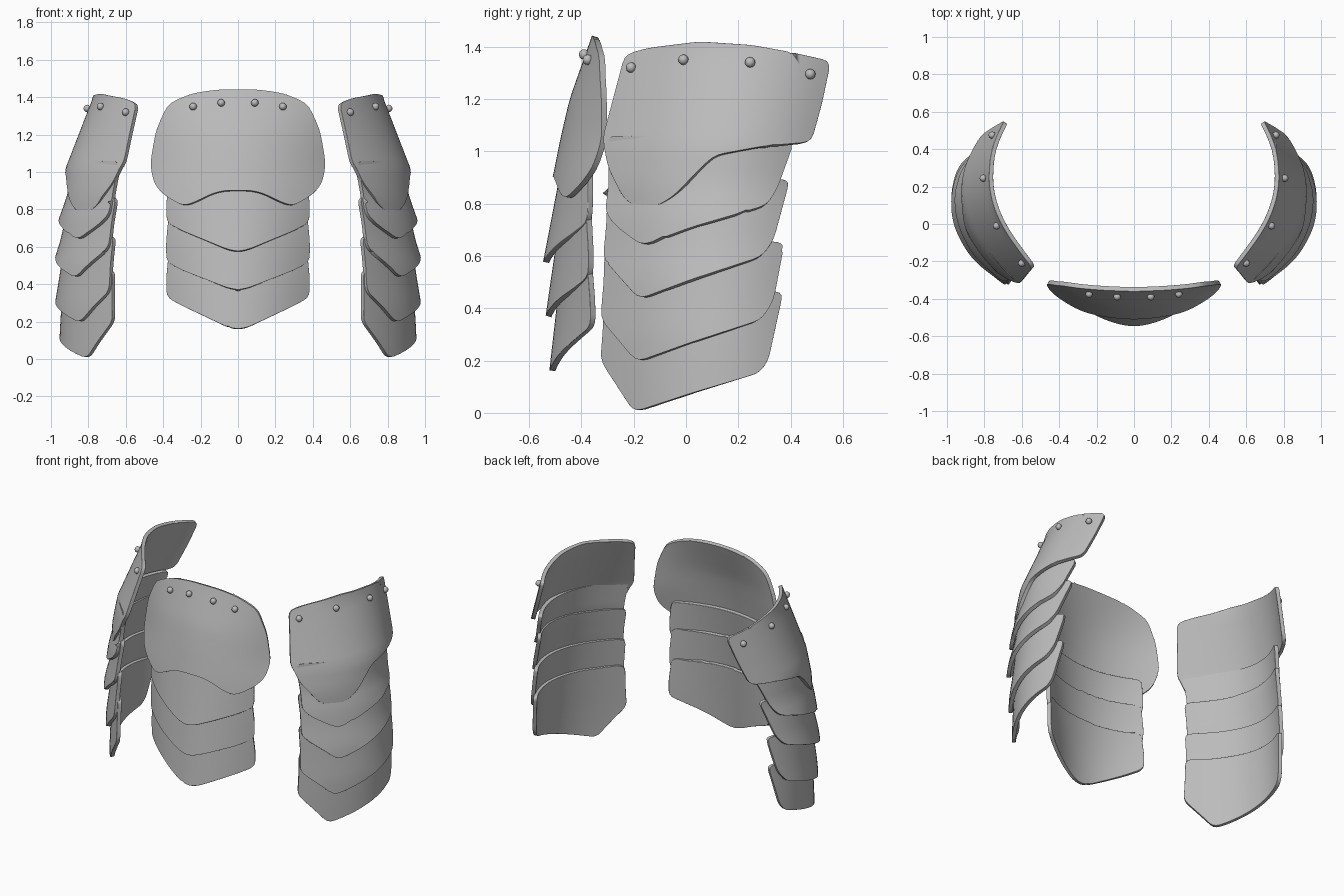
import bpy, bmesh
from mathutils import Vector

if "Cube" in bpy.data.objects:
    bpy.data.objects.remove(bpy.data.objects["Cube"])

steel = bpy.data.materials.new("grey_steel")
steel.use_nodes = True
COLOR = (0.5, 0.5, 0.5, 1)
steel.diffuse_color = COLOR
steel.node_tree.nodes["Principled BSDF"].inputs["Base Color"].default_value = COLOR


def bulge(curve, h, z):
    """Outward distance at (h, z); curve rows are height, peak, curvature, peak position."""
    rows = sorted(curve)
    z = min(max(z, rows[0][0]), rows[-1][0])
    for a, b in zip(rows, rows[1:]):
        if z <= b[0]:
            t = (z - a[0]) / (b[0] - a[0])
            peak, k, mid = (a[i] + (b[i] - a[i]) * t for i in (1, 2, 3))
            return peak - k * (h - mid) ** 2


def front(curve):
    return lambda h, z: Vector((h, -bulge(curve, h, z), z))


def side(curve, sign):
    return lambda h, z: Vector((sign * bulge(curve, h, z), h, z))


def rounded(points, radius):
    """Replace each corner by a short curve."""
    out = []
    pts = [Vector(p) for p in points]
    for i, p in enumerate(pts):
        a, b = pts[i - 1] - p, pts[(i + 1) % len(pts)] - p
        a = p + a * min(radius / a.length, 0.4)
        b = p + b * min(radius / b.length, 0.4)
        for t in (0, 0.33, 0.67, 1):
            out.append(a * (1 - t) ** 2 + p * 2 * t * (1 - t) + b * t * t)
    return out


def plate(name, outline, place, outward, radius=0.035):
    """Cut a flat outline into a grid, bend it and give it thickness."""
    bm = bmesh.new()
    bm.faces.new([bm.verts.new((p.x, 0, p.y)) for p in rounded(outline, radius)])
    for axis, step in (((1, 0, 0), 0.035), ((0, 0, 1), 0.05)):
        for i in range(-20, 40):
            bmesh.ops.bisect_plane(bm, geom=bm.verts[:] + bm.edges[:] + bm.faces[:],
                                   plane_co=Vector(axis) * (i + 0.5) * step,
                                   plane_no=axis, dist=0.0005)
    bmesh.ops.remove_doubles(bm, verts=bm.verts[:], dist=0.005)
    for v in bm.verts:
        v.co = place(v.co.x, v.co.z)
    bm.normal_update()
    if sum(f.normal.dot(outward) * f.calc_area() for f in bm.faces) < 0:
        bmesh.ops.reverse_faces(bm, faces=bm.faces[:])
    for f in bm.faces:
        f.smooth = True
    ob = add(name, bm)
    thick = ob.modifiers.new("thickness", "SOLIDIFY")
    thick.thickness, thick.offset = 0.024, -1
    edge = ob.modifiers.new("rounded_rim", "BEVEL")
    edge.width, edge.segments = 0.009, 3
    edge.limit_method, edge.angle_limit = "ANGLE", 0.9
    edge.harden_normals = True


def add(name, bm):
    me = bpy.data.meshes.new(name)
    bm.to_mesh(me)
    bm.free()
    me.materials.append(steel)
    ob = bpy.data.objects.new(name, me)
    bpy.context.collection.objects.link(ob)
    return ob


def rivet(name, pos):
    bm = bmesh.new()
    bmesh.ops.create_uvsphere(bm, u_segments=8, v_segments=6, radius=0.02)
    for f in bm.faces:
        f.smooth = True
    add(name, bm).location = pos


def mirrored(half):
    return half + [(-x, z) for x, z in reversed(half) if x]


# Front: wide top plate with a scalloped lower edge
FRONT = Vector((0, -1, 0))
place = front([(1.44, .36, .3, 0), (1.37, .385, .4, 0), (1.2, .445, .62, 0),
               (1.05, .48, .72, 0), (.9, .51, .72, 0), (.8, .525, .72, 0)])
half = [(0, 1.443), (.12, 1.44), (.25, 1.42), (.375, 1.365), (.44, 1.22), (.47, 1.04),
        (.45, .94), (.4, .88), (.3, .82), (.24, .835), (.14, .885), (.07, .902), (0, .902)]
plate("front_top_plate", mirrored(half), place, FRONT, 0.05)
for i, (x, z) in enumerate([(-.24, 1.35), (-.09, 1.37), (.09, 1.37), (.24, 1.35)]):
    rivet(f"front_rivet_{i + 1}", place(x, z) + FRONT * 0.008)

# Front: three overlapping chevron plates: top, corner, tip, peaks at top and tip
for i, (top, corner, tip, inner, outer) in enumerate([
        (.96, .73, .575, .473, .547), (.78, .52, .37, .478, .537), (.58, .33, .16, .475, .523)]):
    place = front([(top, inner, .7, 0), (tip, outer, 1.12, 0)])
    half = [(0, top), (.37, top), (.385, corner + .1), (.383, corner), (.3, corner - .045),
            (.06, tip + .012), (0, tip)]
    plate(f"front_lame_{i + 1}", mirrored(half), place, FRONT)

# Sides: a large riveted top plate over four plates with a forward tip
TOP_CURVE = [(1.4, .775, 1.05, .25), (1.02, .922, 1.18, .18),
             (.87, .937, 1.22, .15), (.78, .945, 1.25, .15)]
TOP_OUTLINE = [(-.235, 1.37), (-.15, 1.395), (.05, 1.42), (.25, 1.407), (.4, 1.38), (.555, 1.345),
               (.52, 1.18), (.48, 1.035), (.3, 1.02), (.11, .985), (.05, .93), (-.04, .835),
               (-.1, .795), (-.18, .78), (-.24, .82), (-.3, .94), (-.32, 1.05), (-.28, 1.2)]
SIDE_LAMES = [
    ([(1.06, .885), (.87, .915), (.75, .958), (.64, .98)],
     [(-.3, 1.06), (-.295, .87), (-.31, .77), (-.27, .715), (-.17, .64), (.02, .71),
      (.31, .795), (.35, .86), (.415, 1.04)]),
    ([(.87, .9), (.65, .945), (.5, .992), (.44, 1.0)],
     [(-.3, .87), (-.305, .72), (-.318, .59), (-.18, .435), (.02, .51), (.29, .598),
      (.335, .66), (.395, .88), (.37, .895)]),
    ([(.66, .925), (.44, .955), (.29, .98), (.2, .985)],
     [(-.31, .66), (-.315, .5), (-.327, .36), (-.19, .195), (.02, .27), (.29, .357),
      (.335, .43), (.375, .64), (.35, .655)]),
    ([(.48, .93), (.2, .95), (.05, .957), (0, .957)],
     [(-.31, .48), (-.32, .3), (-.328, .2), (-.2, .003), (.02, .075), (.28, .152),
      (.315, .2), (.37, .45), (.35, .465)])]

for word, sign in (("left", 1), ("right", -1)):
    out = Vector((sign, 0, 0))
    place = side(TOP_CURVE, sign)
    plate(f"{word}_top_plate", TOP_OUTLINE, place, out)
    for i, (y, z) in enumerate([(-.21, 1.32), (-.01, 1.35), (.245, 1.34), (.475, 1.295)]):
        rivet(f"{word}_rivet_{i + 1}", place(y, z) + out * 0.008)
    for i, (curve, outline) in enumerate(SIDE_LAMES):
        rows = [(z, peak, 1.22, .15) for z, peak in curve]
        plate(f"{word}_lame_{i + 1}", outline, side(rows, sign), out)
